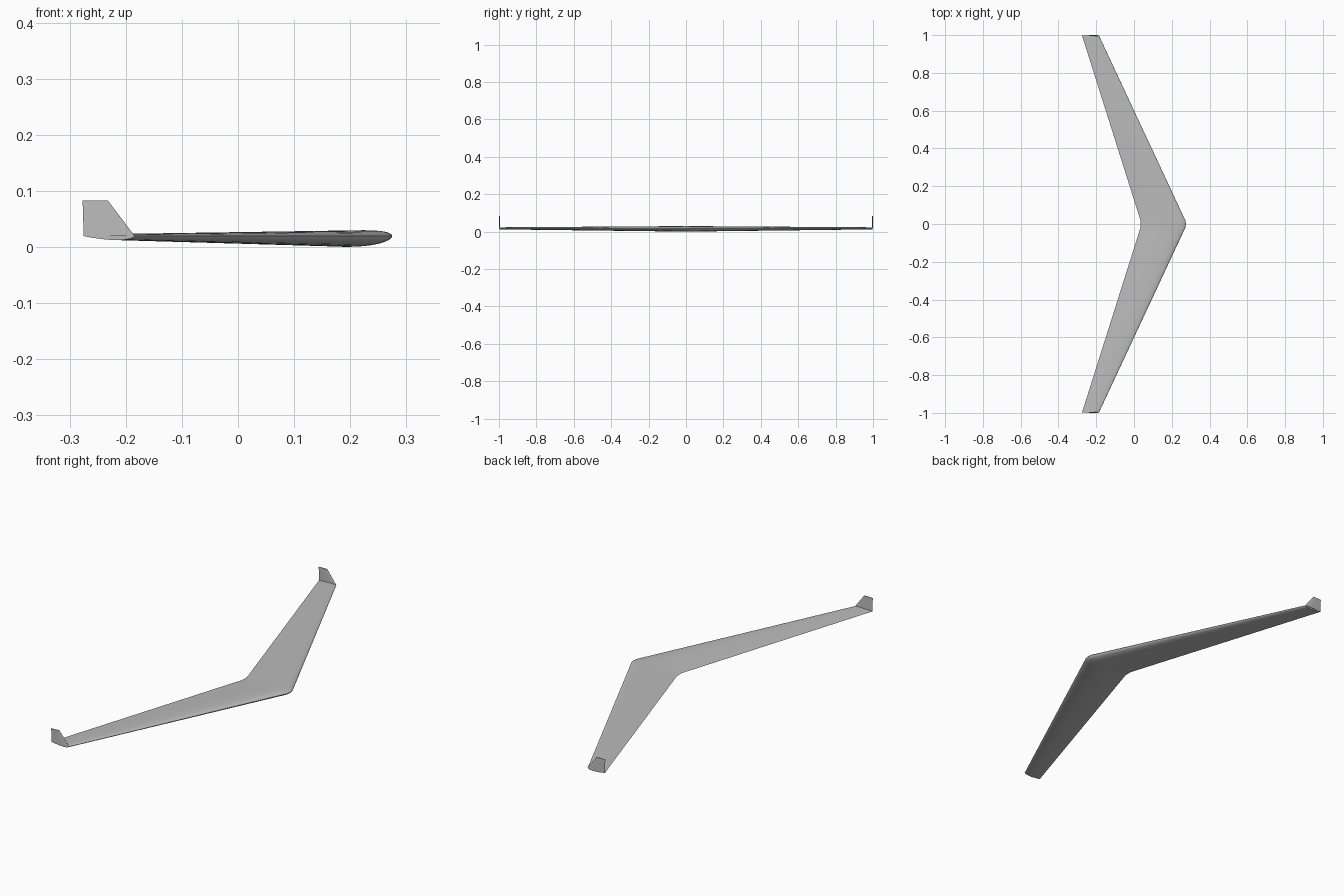
import bpy
import bmesh
import math
from mathutils import Vector

cube = bpy.data.objects.get("Cube")
if cube:
    bpy.data.objects.remove(cube, do_unlink=True)

grey = bpy.data.materials.new("matte grey")
grey.use_nodes = True
grey.diffuse_color = (0.5, 0.5, 0.5, 1)
grey.node_tree.nodes["Principled BSDF"].inputs["Base Color"].default_value = (0.5, 0.5, 0.5, 1)

STEPS = 20
CHORD_Z = 0.0195


def airfoil(thickness, camber):
    """Closed section loop of (chord fraction, height), nose at 0 and tail at 1."""
    def surface(c, side):
        half = 5 * thickness * (0.2969 * math.sqrt(c) - 0.126 * c - 0.3516 * c**2
                                + 0.2843 * c**3 - 0.1036 * c**4)
        p = 0.4
        if c < p:
            mean = camber / p**2 * (2 * p * c - c * c)
        else:
            mean = camber / (1 - p)**2 * (1 - 2 * p + 2 * p * c - c * c)
        return c, mean + side * half
    # Cosine spacing packs points around the rounded nose
    fractions = [(1 - math.cos(math.pi * i / STEPS)) / 2 for i in range(STEPS + 1)]
    upper = [surface(c, 1) for c in reversed(fractions)]
    lower = [surface(c, -1) for c in fractions[1:-1]]
    return upper + lower


def loft(name, sections, cap_start):
    """Skin a list of section loops, cap the ends and mirror across the middle."""
    bm = bmesh.new()
    rings = [[bm.verts.new(p) for p in loop] for loop in sections]
    for a, b in zip(rings, rings[1:]):
        for i in range(len(a)):
            j = (i + 1) % len(a)
            bm.faces.new((a[i], a[j], b[j], b[i]))
    bm.faces.new(rings[-1])
    if cap_start:
        bm.faces.new(rings[0])
    bmesh.ops.recalc_face_normals(bm, faces=bm.faces)
    # An open root gives no inside, so check that the outer cap faces outward
    if not cap_start:
        cap = max(bm.faces, key=lambda f: f.calc_center_median().y)
        if cap.normal.y < 0:
            bmesh.ops.reverse_faces(bm, faces=bm.faces)
    mesh = bpy.data.meshes.new(name)
    bm.to_mesh(mesh)
    bm.free()
    mesh.materials.append(grey)
    obj = bpy.data.objects.new(name, mesh)
    bpy.context.collection.objects.link(obj)
    bpy.ops.object.select_all(action='DESELECT')
    obj.select_set(True)
    bpy.context.view_layer.objects.active = obj
    bpy.ops.object.shade_smooth_by_angle(angle=math.radians(35))
    mirror = obj.modifiers.new("Mirror", 'MIRROR')
    mirror.use_axis = (False, True, False)
    mirror.merge_threshold = 0.0002
    return obj


# Swept wing: span position, leading edge x, trailing edge x
wing_stations = [(0, 0.275, 0.035), (0.02, 0.272, 0.034),
                 (0.036, 0.264, 0.029), (0.997, -0.185, -0.275)]
wing_profile = airfoil(0.122, -0.02)
loft("swept_wing",
     [[Vector((le + (te - le) * c, y, CHORD_Z + h * (le - te))) for c, h in wing_profile]
      for y, le, te in wing_stations], False)

# Upright tip fins: height, leading edge x, trailing edge x
fin_stations = [(CHORD_Z, -0.184, -0.275), (0.083, -0.232, -0.277)]
fin_profile = airfoil(0.065, 0)
loft("tip_fins",
     [[Vector((le + (te - le) * c, 0.997 + h * (le - te), z)) for c, h in fin_profile]
      for z, le, te in fin_stations], True)
